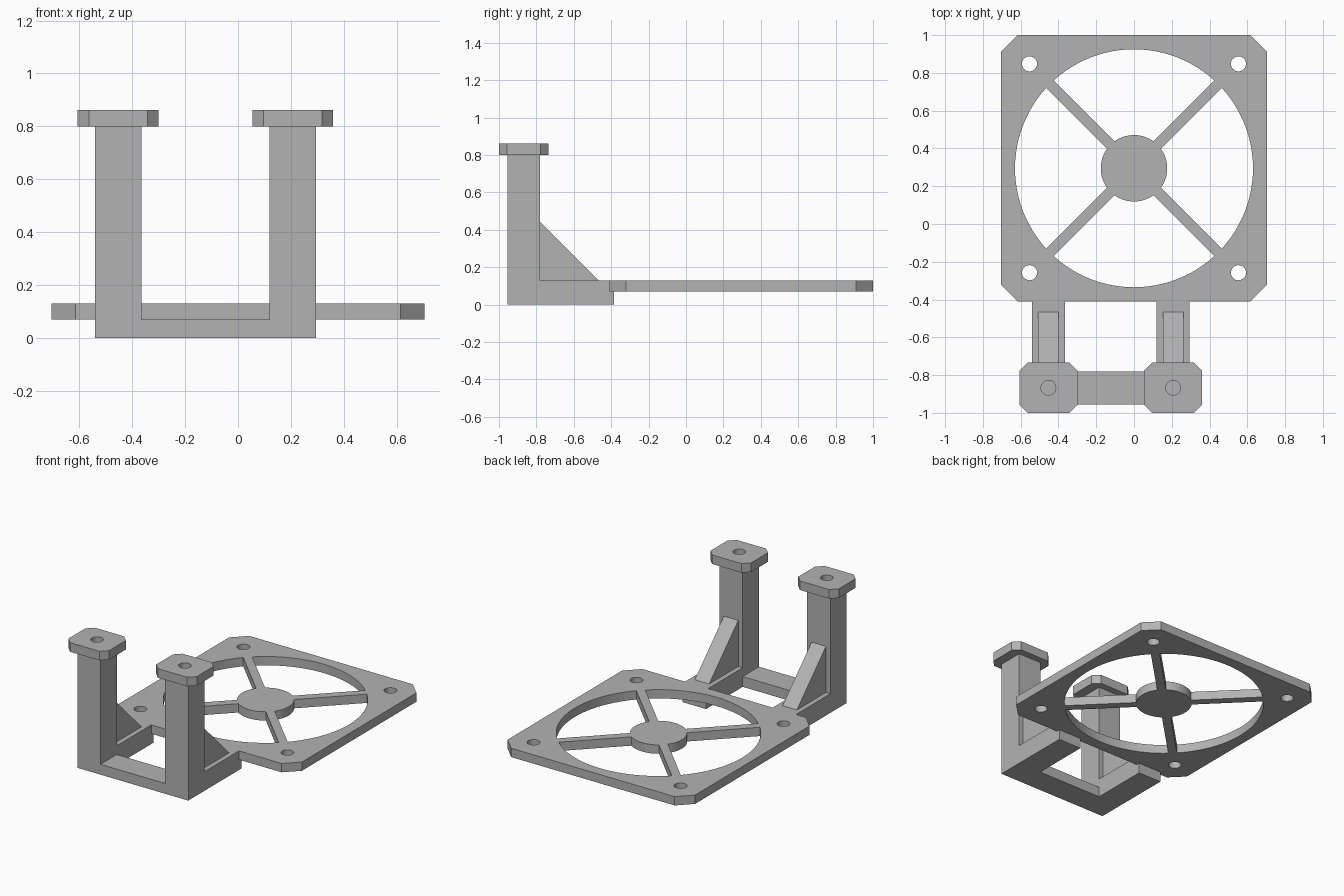
import bpy, bmesh
from math import sin, cos, pi, asin
from mathutils import Matrix

cube = bpy.data.objects.get("Cube")
if cube:
    bpy.data.objects.remove(cube, do_unlink=True)

grey = bpy.data.materials.new("plain grey")
colour = (0.45, 0.45, 0.45, 1)
grey.use_nodes = True
grey.diffuse_color = colour
grey.node_tree.nodes["Principled BSDF"].inputs["Base Color"].default_value = colour


def arc(cx, cy, r, start, end, steps):
    return [(cx + r * cos(start + (end - start) * i / steps),
             cy + r * sin(start + (end - start) * i / steps)) for i in range(steps + 1)]


def circle(cx, cy, r, steps=32):
    return arc(cx, cy, r, 0, 2 * pi, steps)[:-1]


def chamfered(cx, cy, hx, hy, c):
    quarter = [(hx, hy - c), (hx - c, hy)]
    pts = quarter + [(-x, y) for x, y in reversed(quarter)]
    pts += [(-x, -y) for x, y in pts]
    return [(cx + x, cy + y) for x, y in pts]


def extrude(name, loops, low, high, sideways=False):
    """Fill an outline with holes and extrude it along z, or along x if sideways."""
    curve = bpy.data.curves.new(name + " outline", "CURVE")
    curve.dimensions = "2D"
    curve.fill_mode = "BOTH"
    curve.extrude = (high - low) / 2
    for loop in loops:
        spline = curve.splines.new("POLY")
        spline.points.add(len(loop) - 1)
        spline.use_cyclic_u = True
        spline.use_smooth = False
        for point, (x, y) in zip(spline.points, loop):
            point.co = (x, y, 0, 1)
    helper = bpy.data.objects.new(name + " helper", curve)
    bpy.context.scene.collection.objects.link(helper)
    graph = bpy.context.evaluated_depsgraph_get()
    mesh = bpy.data.meshes.new_from_object(helper.evaluated_get(graph))
    bpy.data.objects.remove(helper, do_unlink=True)
    bpy.data.curves.remove(curve)

    bm = bmesh.new()
    bm.from_mesh(mesh)
    bmesh.ops.remove_doubles(bm, verts=bm.verts, dist=0.0001)
    bmesh.ops.translate(bm, verts=bm.verts, vec=(0, 0, (low + high) / 2))
    if sideways:
        turn = Matrix(((0, 0, 1), (1, 0, 0), (0, 1, 0))).to_4x4()
        bmesh.ops.transform(bm, matrix=turn, verts=bm.verts)
    bmesh.ops.recalc_face_normals(bm, faces=bm.faces)
    for face in bm.faces:
        face.smooth = False
    bm.to_mesh(mesh)
    bm.free()
    mesh.name = name
    mesh.materials.clear()
    mesh.materials.append(grey)
    obj = bpy.data.objects.new(name, mesh)
    bpy.context.scene.collection.objects.link(obj)
    return obj


# Frame plate: four openings leave the hub and diagonal spokes
base, top, mid = 0.07, 0.13, 0.295
outer_r, hub_r, half_spoke = 0.63, 0.176, 0.028
loops = [chamfered(0, mid, 0.705, 0.705, 0.09)]
for k in range(4):
    a, b = pi / 4 + k * pi / 2, pi / 4 + (k + 1) * pi / 2
    do, di = asin(half_spoke / outer_r), asin(half_spoke / hub_r)
    loops.append(arc(0, mid, outer_r, a + do, b - do, 24)
                 + arc(0, mid, hub_r, b - di, a + di, 16))
for sx in (-1, 1):
    for sy in (-1, 1):
        loops.append(circle(sx * 0.553, mid + sy * 0.553, 0.04))
extrude("fan_frame", loops, base, top)

# Two legs, each with foot arm, gusset and drilled cap
front, back, post_top, half_post = -0.955, -0.78, 0.8, 0.0875
leg_profile = [(front, 0), (-0.385, 0), (-0.385, base), (-0.41, base),
               (-0.41, top), (back, top), (back, post_top), (front, post_top)]
gusset_profile = [(back, top), (-0.467, top), (back, 0.443)]
for side, x in (("right", -0.453), ("left", 0.207)):
    extrude(side + "_leg", [leg_profile], x - half_post, x + half_post, True)
    extrude(side + "_gusset", [gusset_profile], x - 0.054, x + 0.054, True)
    extrude(side + "_cap", [chamfered(x, -0.867, 0.153, 0.133, 0.043),
                            circle(x, -0.867, 0.039)], post_top, 0.862)

# Crossbar joining the legs
extrude("crossbar", [[(front, 0), (back, 0), (back, base), (front, base)]],
        -0.453 + half_post, 0.207 - half_post, True)
